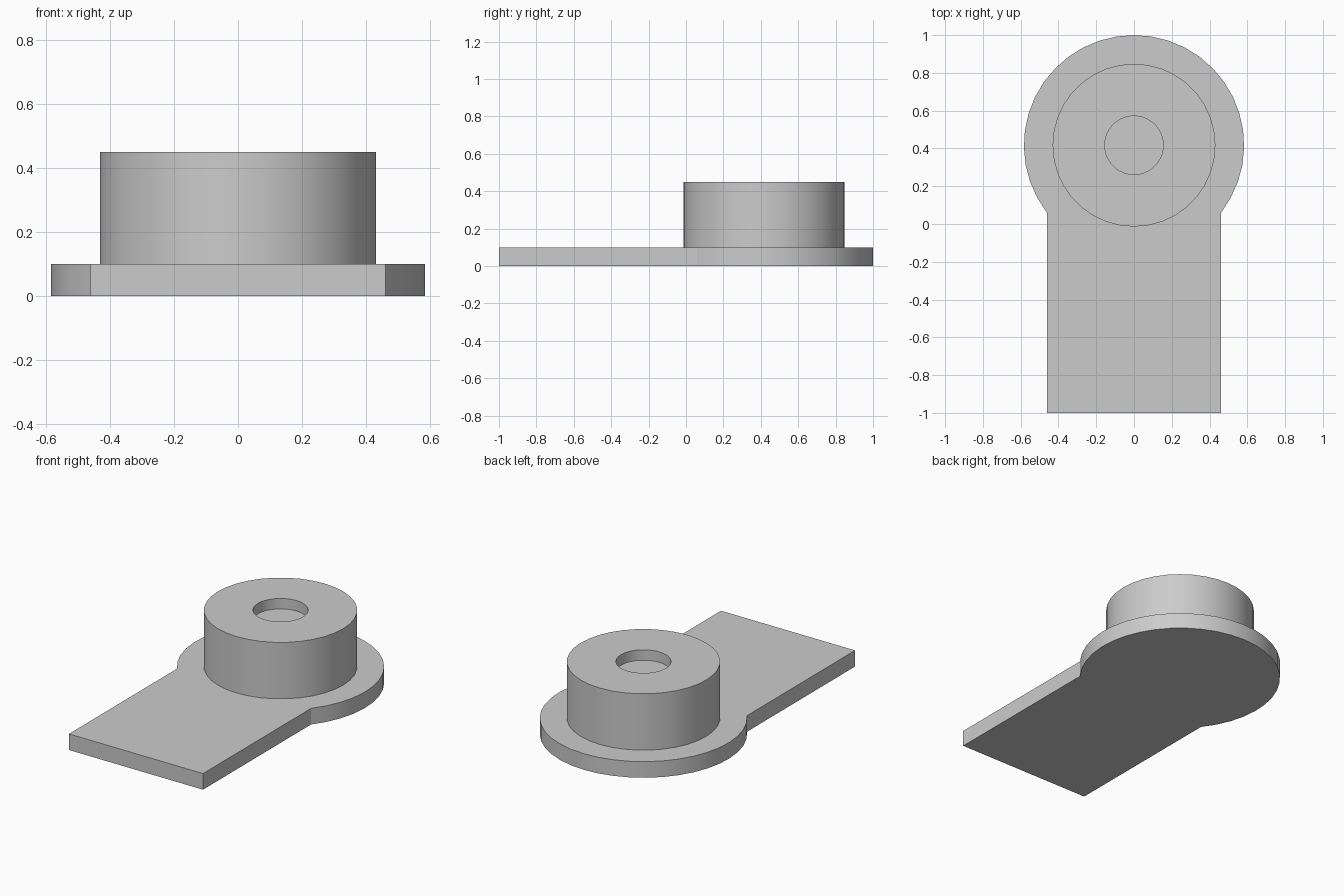
import bpy, bmesh, math

cube = bpy.data.objects.get("Cube")
if cube:
    bpy.data.objects.remove(cube, do_unlink=True)

CENTRE_Y, HEAD_R, TAB_W = 0.417, 0.583, 0.46
PLATE_H, BOSS_H, BOSS_R = 0.10, 0.45, 0.431
HOLE_R, HOLE_FLOOR = 0.155, 0.385
SEGMENTS = 36

grey = bpy.data.materials.new("plain grey")
grey.use_nodes = True
grey.diffuse_color = (0.6, 0.6, 0.6, 1)
grey.node_tree.nodes["Principled BSDF"].inputs["Base Color"].default_value = grey.diffuse_color


def finish(name, bm):
    bmesh.ops.recalc_face_normals(bm, faces=bm.faces)
    mesh = bpy.data.meshes.new(name)
    bm.to_mesh(mesh)
    bm.free()
    mesh.materials.append(grey)
    obj = bpy.data.objects.new(name, mesh)
    bpy.context.collection.objects.link(obj)
    bpy.ops.object.select_all(action="DESELECT")
    obj.select_set(True)
    bpy.context.view_layer.objects.active = obj
    bpy.ops.object.shade_smooth_by_angle(angle=math.radians(30))
    return obj


# Base plate: rounded head running into a straight tab
bm = bmesh.new()
start = -math.acos(TAB_W / HEAD_R)
sweep = math.pi - 2 * start
outline = [(-TAB_W, -1), (TAB_W, -1)]
steps = 28
for i in range(steps + 1):
    a = start + sweep * i / steps
    outline.append((HEAD_R * math.cos(a), CENTRE_Y + HEAD_R * math.sin(a)))
face = bm.faces.new([bm.verts.new((x, y, 0)) for x, y in outline])
top = bmesh.ops.extrude_face_region(bm, geom=[face], use_keep_orig=True)
verts = [g for g in top["geom"] if isinstance(g, bmesh.types.BMVert)]
bmesh.ops.translate(bm, verts=verts, vec=(0, 0, PLATE_H))
finish("base_plate", bm)

# Boss: turned profile with a shallow round recess in its top
bm = bmesh.new()
profile = [(BOSS_R, PLATE_H), (BOSS_R, BOSS_H), (HOLE_R, BOSS_H),
           (HOLE_R, HOLE_FLOOR), (0, HOLE_FLOOR)]
pts = [bm.verts.new((r, 0, z)) for r, z in profile]
edges = [bm.edges.new(pair) for pair in zip(pts, pts[1:])]
bmesh.ops.spin(bm, geom=pts + edges, cent=(0, 0, 0), axis=(0, 0, 1),
               angle=math.tau, steps=SEGMENTS, use_merge=True)
bmesh.ops.remove_doubles(bm, verts=bm.verts, dist=0.0001)
boss = finish("round_boss", bm)
boss.location.y = CENTRE_Y
